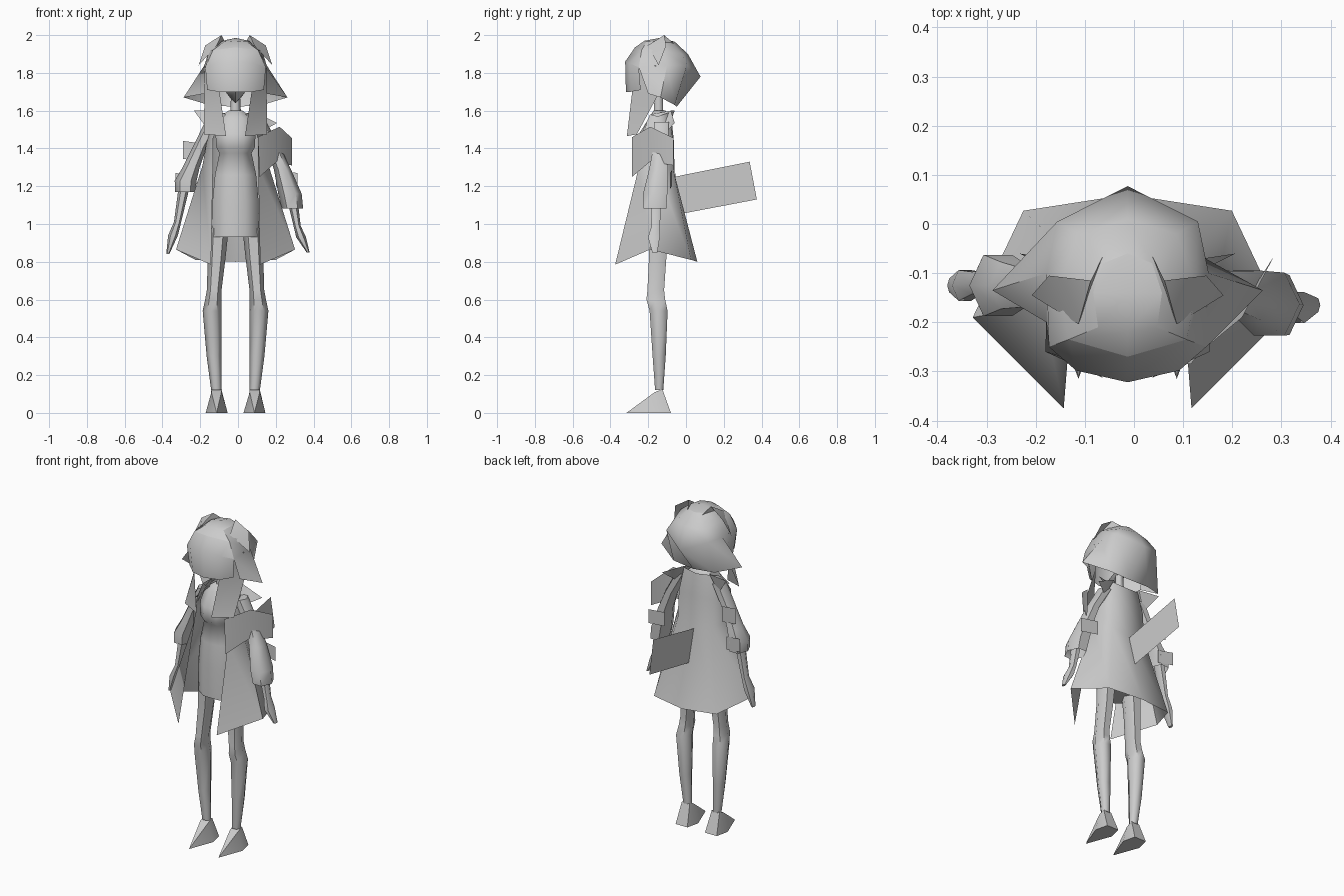
import bpy, math

CX = -0.013  # symmetry plane of the figure
GREY = bpy.data.materials.new("plain_grey")
GREY.diffuse_color = (0.6, 0.6, 0.6, 1)


def make(name, verts, faces):
    me = bpy.data.meshes.new(name)
    me.from_pydata(verts, [], faces)
    me.update()
    me.materials.append(GREY)
    ob = bpy.data.objects.new(name, me)
    bpy.context.collection.objects.link(ob)
    return ob


def tube(name, rings, n=6, caps=(True, True), turn=0.0):
    """Loft of horizontal ellipses: (x, y, z, rx, ry)."""
    v = [(x + rx * math.cos(turn + 2 * math.pi * i / n),
          y + ry * math.sin(turn + 2 * math.pi * i / n), z)
         for x, y, z, rx, ry in rings for i in range(n)]
    f = [(r * n + i, r * n + (i + 1) % n, (r + 1) * n + (i + 1) % n, (r + 1) * n + i)
         for r in range(len(rings) - 1) for i in range(n)]
    if rings[0][2] > rings[-1][2]:  # keep normals outward on downward lofts
        f = [q[::-1] for q in f]
    ends = [tuple(range(n)), tuple(range(len(v) - n, len(v)))]
    f += [e for e, c in zip(ends, caps) if c]
    return make(name, v, f)


def half_loft(name, rows):
    """Open strips given for one half (last point on the centre), mirrored."""
    full = [[(CX + x, y, z) for x, y, z in r] +
            [(CX - x, y, z) for x, y, z in reversed(r) if x > 0] for r in rows]
    n = len(full[0])
    v = [p for r in full for p in r]
    f = [(a * n + i, (a + 1) * n + i, (a + 1) * n + i + 1, a * n + i + 1)
         for a in range(len(rows) - 1) for i in range(n - 1)]
    return make(name, v, f)


def pair(name, pts, faces):
    """Mirrored sheets on both sides of the figure."""
    for side, s in (("left", -1), ("right", 1)):
        make(f"{name}_{side}", [(CX + s * x, y, z) for x, y, z in pts],
             [f[::s] for f in faces])


# Hair: dome, back flare and fringe
half_loft("hair_back", [
    [(0.06, -0.21, 1.965), (0.07, -0.14, 1.97), (0.05, -0.08, 1.965), (0, -0.06, 1.965)],
    [(0.12, -0.235, 1.92), (0.14, -0.13, 1.92), (0.10, -0.02, 1.90), (0, 0.01, 1.90)],
    [(0.16, -0.25, 1.83), (0.165, -0.10, 1.84), (0.143, 0.005, 1.84), (0, 0.077, 1.78)],
    [(0.165, -0.20, 1.69), (0.275, -0.135, 1.67), (0.14, -0.06, 1.63), (0, -0.05, 1.62)]])
half_loft("hair_crown", [
    [(0.05, -0.08, 1.965), (0, -0.06, 1.965)],
    [(0.07, -0.14, 1.97), (0, -0.14, 1.985)],
    [(0.06, -0.21, 1.965), (0, -0.22, 1.97)],
    [(0.12, -0.235, 1.92), (0, -0.27, 1.935)]])
half_loft("fringe", [
    [(0.16, -0.25, 1.83), (0.12, -0.235, 1.92), (0, -0.27, 1.935)],
    [(0.16, -0.25, 1.83), (0.105, -0.298, 1.85), (0, -0.322, 1.86)],
    [(0.15, -0.24, 1.71), (0.09, -0.293, 1.70), (0, -0.318, 1.70)]])

# Long side locks and hair bows
pair("side_lock", [(0.165, -0.16, 1.84), (0.10, -0.297, 1.84), (0.085, -0.285, 1.70),
                   (0.165, -0.15, 1.68), (0.05, -0.313, 1.465), (0.167, -0.26, 1.475)],
     [(0, 3, 2, 1), (3, 5, 4, 2)])
pair("hair_bow", [(0.05, -0.065, 1.955), (0.075, -0.115, 2.0), (0.16, -0.105, 1.945),
                  (0.195, -0.145, 1.84), (0.10, -0.204, 1.945)],
     [(0, 4, 1), (1, 4, 2), (2, 4, 3)])

# Chin and neck
half_loft("chin", [
    [(0.06, -0.25, 1.71), (0, -0.27, 1.70)],
    [(0.03, -0.21, 1.67), (0, -0.23, 1.64)],
    [(0.04, -0.12, 1.70), (0, -0.11, 1.68)]])
tube("neck", [(CX, -0.145, 1.56, 0.03, 0.03), (CX, -0.145, 1.72, 0.022, 0.024)])

# Torso and dress
tube("dress", [(CX, -0.155, 0.93, 0.135, 0.098), (CX, -0.155, 1.12, 0.132, 0.097),
               (CX, -0.155, 1.26, 0.118, 0.09), (CX, -0.155, 1.375, 0.092, 0.08),
               (CX, -0.17, 1.405, 0.11, 0.095), (CX, -0.165, 1.48, 0.115, 0.09),
               (CX, -0.145, 1.56, 0.10, 0.055), (CX, -0.14, 1.60, 0.04, 0.035)],
     8, (True, True), math.pi / 8)

# Open flared coat, collar to hem
half_loft("coat", [
    [(0.07, -0.19, 1.58), (0.12, -0.15, 1.57), (0.09, -0.09, 1.59), (0, -0.08, 1.58)],
    [(0.12, -0.25, 1.45), (0.15, -0.16, 1.45), (0.11, -0.07, 1.45), (0, -0.065, 1.45)],
    [(0.12, -0.25, 1.30), (0.175, -0.165, 1.31), (0.115, -0.065, 1.28), (0, -0.06, 1.26)],
    [(0.13, -0.375, 0.785), (0.315, -0.19, 0.865), (0.212, 0.027, 0.81), (0, 0.06, 0.80)]])
for side, s, z in (("left", -1, 1.60), ("right", 1, 1.535)):
    make(f"collar_{side}", [(CX + s * x, y, zz) for x, y, zz in (
        (0.05, -0.19, 1.58), (0.09, -0.08, 1.60), (0.22, -0.06, z),
        (0.14, -0.10, 1.49), (0.13, -0.22, 1.50))],
        [f[::s] for f in ((0, 4, 3, 1), (1, 3, 2))])

# Legs and pointed feet
for side, s in (("left", -1), ("right", 1)):
    tube(f"leg_{side}", [(CX + s * x, y, z, rx, ry) for x, y, z, rx, ry in (
        (0.090, -0.15, 0.98, 0.054, 0.058), (0.100, -0.15, 0.82, 0.047, 0.053),
        (0.113, -0.16, 0.65, 0.039, 0.051), (0.118, -0.16, 0.60, 0.043, 0.057),
        (0.124, -0.145, 0.54, 0.050, 0.055), (0.114, -0.142, 0.30, 0.039, 0.040),
        (0.101, -0.142, 0.12, 0.028, 0.025))])
pair("foot", [(0.075, -0.125, 0.125), (0.128, -0.125, 0.125), (0.128, -0.165, 0.11),
              (0.075, -0.165, 0.11), (0.06, -0.08, 0), (0.14, -0.08, 0),
              (0.158, -0.16, 0), (0.10, -0.315, 0), (0.042, -0.16, 0)],
     [(0, 1, 2, 3), (0, 4, 5, 1), (1, 5, 6, 2), (2, 6, 7), (2, 7, 3),
      (3, 7, 8), (3, 8, 4, 0), (8, 7, 6, 5, 4)])

# Arms: sleeve with wide open cuff, forearm, hand
ARMS = {
    "right": ([(0.11, -0.13, 1.54, 0.04, 0.045), (0.19, -0.135, 1.40, 0.038, 0.045),
               (0.235, -0.145, 1.29, 0.045, 0.058), (0.275, -0.163, 1.16, 0.062, 0.074),
               (0.288, -0.165, 1.082, 0.057, 0.07)],
              [(0.275, -0.16, 1.20, 0.032, 0.035), (0.313, -0.16, 0.99, 0.019, 0.026),
               (0.334, -0.17, 0.93, 0.026, 0.036), (0.371, -0.165, 0.85, 0.008, 0.016)]),
    "left": ([(-0.135, -0.13, 1.54, 0.04, 0.045), (-0.205, -0.13, 1.40, 0.038, 0.045),
              (-0.248, -0.125, 1.30, 0.045, 0.055), (-0.277, -0.125, 1.23, 0.058, 0.072),
              (-0.28, -0.125, 1.17, 0.054, 0.07)],
             [(-0.275, -0.12, 1.25, 0.032, 0.035), (-0.32, -0.12, 1.01, 0.019, 0.026),
              (-0.344, -0.125, 0.94, 0.026, 0.036), (-0.372, -0.125, 0.84, 0.008, 0.016)])}
for side, (sleeve, forearm) in ARMS.items():
    tube(f"sleeve_{side}", sleeve, 6, (True, False))
    tube(f"forearm_{side}", forearm)

# Folded arm band and small loose plates behind the arms
make("arm_band", [(0.105, -0.285, 1.46), (0.22, -0.19, 1.515), (0.285, -0.065, 1.455),
                  (0.115, -0.285, 1.25), (0.205, -0.19, 1.33), (0.285, -0.065, 1.31)],
     [(0, 3, 4, 1), (1, 4, 5, 2)])
for name, x0, x1, y, z0, z1 in (("upper_plate_left", -0.29, -0.19, -0.07, 1.345, 1.44),
                                ("lower_plate_left", -0.33, -0.23, -0.055, 1.19, 1.27),
                                ("lower_plate_right", 0.20, 0.315, -0.075, 1.20, 1.285)):
    make(name, [(x0, y, z0), (x1, y - 0.01, z0 - 0.015), (x1, y - 0.01, z1 - 0.015),
                (x0, y, z1)], [(0, 1, 2, 3)])

# Flat tail panel
make("tail", [(CX, -0.06, 1.25), (CX, 0.337, 1.33), (CX, 0.375, 1.13), (CX, -0.02, 1.055)],
     [(0, 1, 2, 3)])

# Soft shading with hard creases
for ob in bpy.data.objects:
    ob.select_set(True)
    bpy.context.view_layer.objects.active = ob
bpy.ops.object.shade_smooth_by_angle(angle=math.radians(62))
